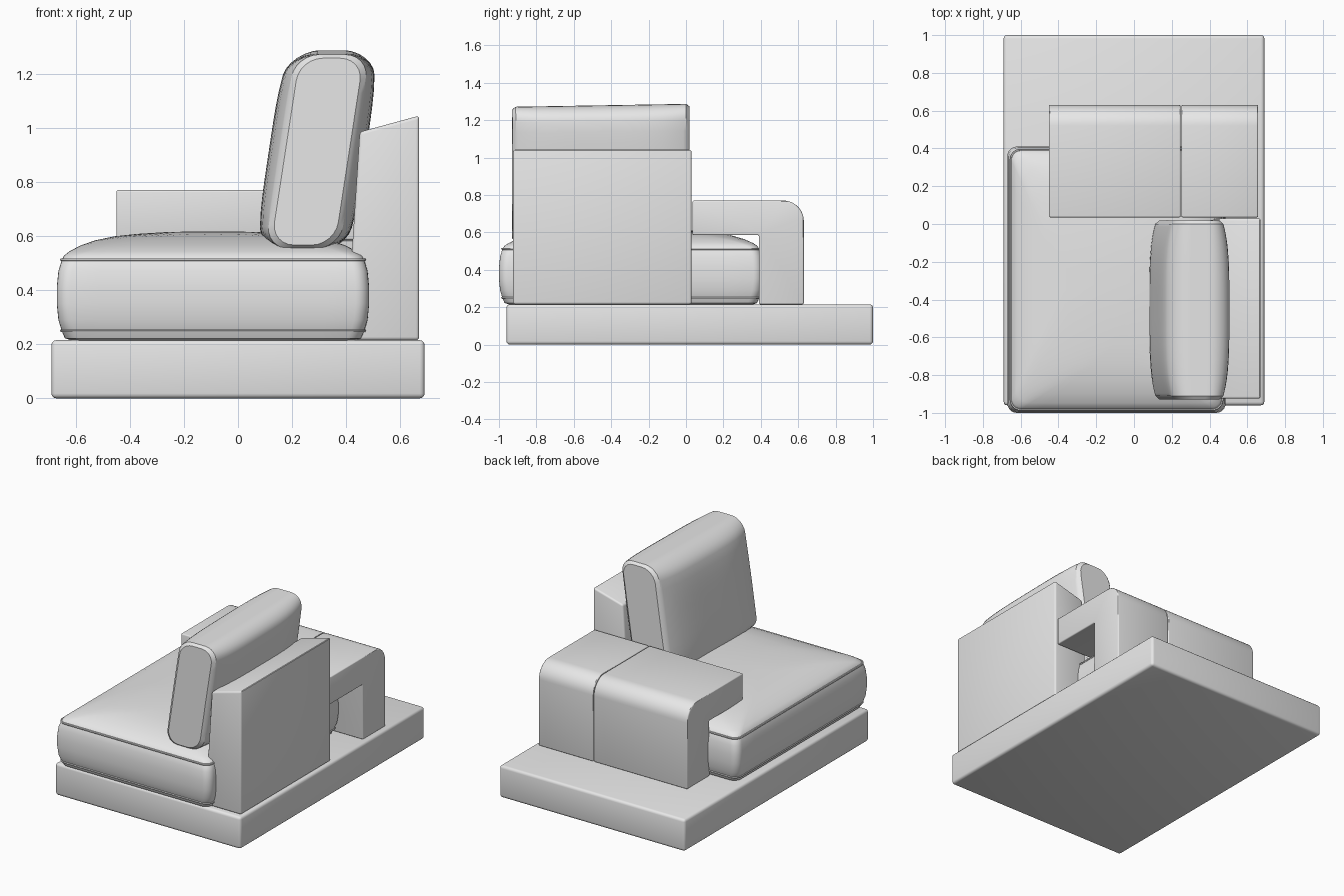
import bpy, bmesh
from math import sin, cos, pi

if "Cube" in bpy.data.objects:
    bpy.data.objects.remove(bpy.data.objects["Cube"], do_unlink=True)

fabric = bpy.data.materials.new("grey_fabric")
fabric.use_nodes = True
GREY = (0.8, 0.8, 0.8, 1)
fabric.diffuse_color = GREY
fabric.node_tree.nodes["Principled BSDF"].inputs["Base Color"].default_value = GREY


def finish(name, bm):
    """Turn a bmesh into a smooth object with sharp edges kept."""
    bmesh.ops.recalc_face_normals(bm, faces=bm.faces)
    mesh = bpy.data.meshes.new(name)
    bm.to_mesh(mesh)
    bm.free()
    mesh.materials.append(fabric)
    ob = bpy.data.objects.new(name, mesh)
    bpy.context.collection.objects.link(ob)
    bpy.ops.object.select_all(action="DESELECT")
    ob.select_set(True)
    bpy.context.view_layer.objects.active = ob
    bpy.ops.object.shade_smooth_by_angle(angle=pi / 6)
    return ob


def loft(name, rings):
    """Skin a stack of equal closed rings and cap both ends."""
    bm = bmesh.new()
    rows = [[bm.verts.new(p) for p in ring] for ring in rings]
    n = len(rows[0])
    for a, b in zip(rows, rows[1:]):
        for i in range(n):
            j = (i + 1) % n
            bm.faces.new((a[i], a[j], b[j], b[i]))
    bm.faces.new(rows[0])
    bm.faces.new(rows[-1])
    return finish(name, bm)


def prism(name, rings, bevel):
    """Extruded profile with softened hard edges."""
    bm = bmesh.new()
    a, b = [[bm.verts.new(p) for p in ring] for ring in rings]
    for i in range(len(a)):
        j = (i + 1) % len(a)
        bm.faces.new((a[i], a[j], b[j], b[i]))
    bm.faces.new(a)
    bm.faces.new(b)
    bmesh.ops.recalc_face_normals(bm, faces=bm.faces)
    hard = [e for e in bm.edges if e.calc_face_angle(0) > pi / 6]
    bmesh.ops.bevel(bm, geom=hard, offset=bevel, segments=3, profile=0.5, affect="EDGES")
    return finish(name, bm)


def rounded_rect(hx, hy, r, arc=6, side=10):
    """Rounded rectangle outline with extra points along its sides."""
    r = min(r, hx * 0.95, hy * 0.95)
    corners = []
    for k, (sx, sy) in enumerate([(1, 1), (-1, 1), (-1, -1), (1, -1)]):
        corners.append([(sx * (hx - r) + r * cos(pi / 2 * (k + t / arc)),
                         sy * (hy - r) + r * sin(pi / 2 * (k + t / arc)))
                        for t in range(arc + 1)])
    pts = []
    for k, c in enumerate(corners):
        pts += c
        (x0, y0), (x1, y1) = c[-1], corners[(k + 1) % 4][0]
        pts += [(x0 + (x1 - x0) * t / side, y0 + (y1 - y0) * t / side) for t in range(1, side)]
    return pts


# Low platform
plan = [(-0.69, -0.96), (0.69, -0.96), (0.69, 1.0), (-0.69, 1.0)]
prism("platform", [[(x, y, z) for x, y in plan] for z in (0, 0.215)], 0.018)

# Wedge shaped backrest
side = [(0.40, 0.215), (0.67, 0.215), (0.67, 1.045), (0.45, 0.985)]
prism("backrest", [[(x, y, z) for x, z in side] for y in (-0.925, 0.03)], 0.012)

# Two armrest sections, bent over the rear edge of the seat
R = 0.11
bend = [(0.63 - R + R * cos(pi / 2 * t / 10), 0.77 - R + R * sin(pi / 2 * t / 10))
        for t in range(11)]
arm = [(0.39, 0.215), (0.63, 0.215)] + bend + [(0.035, 0.77), (0.035, 0.585), (0.39, 0.585)]
for name, x0, x1 in [("armrest_long", -0.45, 0.247), ("armrest_short", 0.251, 0.657)]:
    prism(name, [[(x, y, z) for y, z in arm] for x in (x0, x1)], 0.008)

# Seat cushion: bulging sides and a domed top
CX, CY, HX, HY = -0.0925, -0.295, 0.5775, 0.705


def seat_ring(inset, z, scale=1.0):
    outline = rounded_rect((HX - inset) * scale, (HY - inset) * scale,
                           0.05 + 0.5 * (1 - scale))
    return [(CX + x, CY + y, z) for x, y in outline]


walls = [(0.06, 0.212), (0.03, 0.222), (0.018, 0.25), (0.006, 0.29), (0, 0.35),
         (0, 0.41), (0.006, 0.47), (0.018, 0.51)]
dome = [(0.985, 0.527), (0.95, 0.543), (0.88, 0.564), (0.78, 0.584), (0.65, 0.599),
        (0.5, 0.608), (0.3, 0.615), (0.1, 0.617)]
loft("seat_cushion", [seat_ring(i, z) for i, z in walls]
     + [seat_ring(0.018, z, s) for s, z in dome])

# Piping along both seams of the seat
for name, z in [("upper_piping", 0.512), ("lower_piping", 0.25)]:
    path = seat_ring(0.018, z)
    rings = []
    for i, (x, y, _) in enumerate(path):
        px, py, _ = path[i - 1]
        qx, qy, _ = path[(i + 1) % len(path)]
        length = ((qx - px) ** 2 + (qy - py) ** 2) ** 0.5
        nx, ny = (qy - py) / length, (px - qx) / length
        rings.append([(x + 0.006 * nx * cos(a), y + 0.006 * ny * cos(a), z + 0.006 * sin(a))
                      for a in (pi / 3 * k for k in range(6))])
    bm = bmesh.new()
    rows = [[bm.verts.new(p) for p in ring] for ring in rings]
    for i, b in enumerate(rows):
        a = rows[i - 1]
        for k in range(6):
            m = (k + 1) % 6
            bm.faces.new((a[k], a[m], b[m], b[k]))
    finish(name, bm)


# Leaning back pillow: sections along its width, fuller in the middle
def pillow_ring(v):
    edge = 0.014 * max(0, abs(v) - 0.96) / 0.04
    ring = []
    for x, z in rounded_rect(0.132 - edge, 0.367 - edge, 0.085):
        w = z / 0.367
        x *= 1 + 0.36 * (1 - v ** 4) * (1 - 0.6 * w ** 4)
        y = -0.455 + 0.475 * v * (1 - 0.02 * w * w * (1 - abs(w)))
        ring.append((0.293 + x + 0.15 * z, y, 0.912 + z + 0.008 * v * w))
    return ring


half = [0.1, 0.25, 0.4, 0.55, 0.7, 0.8, 0.88, 0.93, 0.96, 0.985, 1.0]
loft("back_pillow", [pillow_ring(v) for v in [-h for h in reversed(half)] + half])
